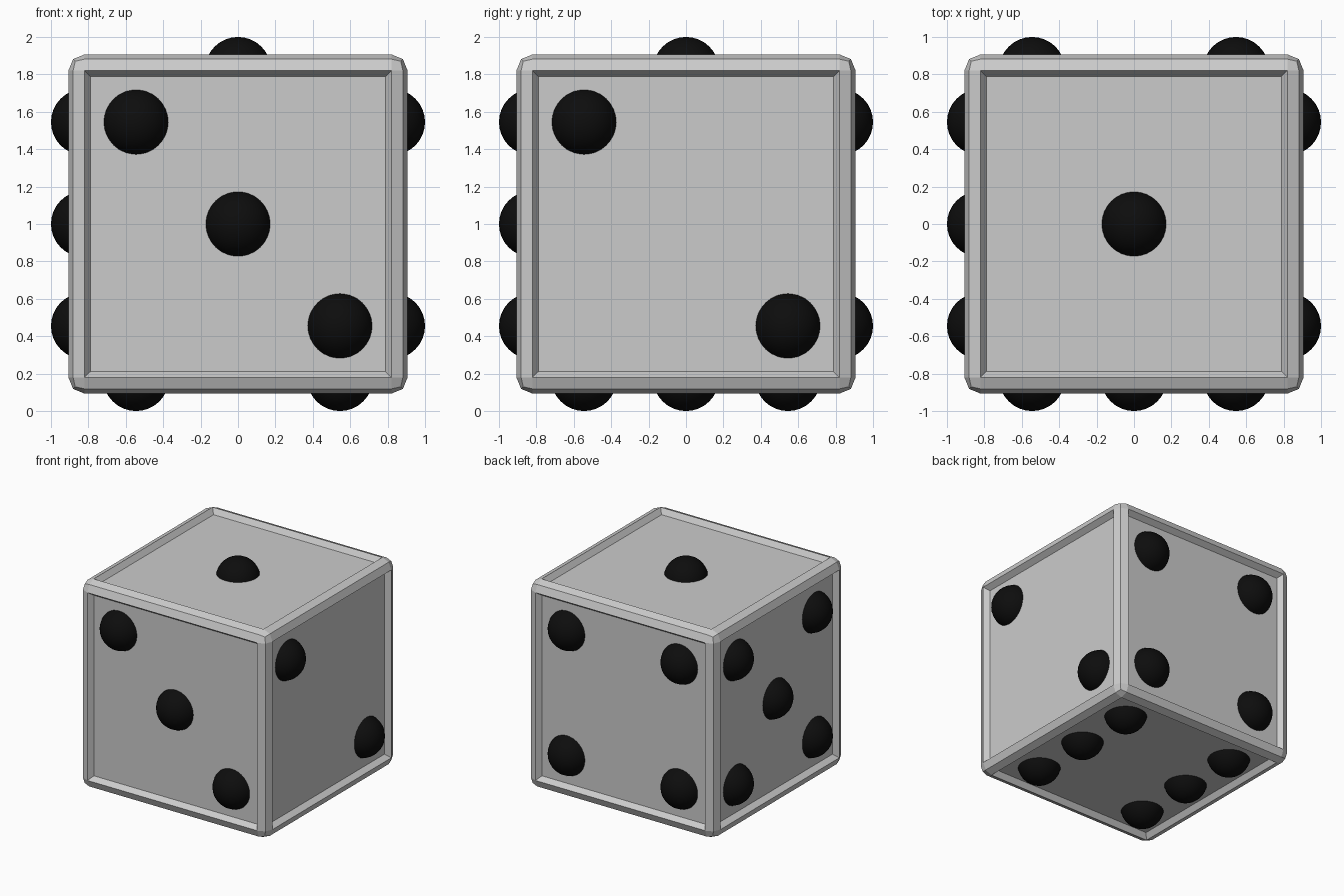
import bpy, bmesh
from mathutils import Vector

if "Cube" in bpy.data.objects:
    bpy.data.objects.remove(bpy.data.objects["Cube"])

HALF = 0.907      # half width of the body
RADIUS = 0.177    # pip radius
OUT = 1 - RADIUS  # pip centre distance from the body centre
S = 0.545         # pip spacing
CENTRE = Vector((0, 0, 1))

# body: cube with two-step rounded edges and a recessed panel on each side
bm = bmesh.new()
bmesh.ops.create_cube(bm, size=2 * HALF)
bmesh.ops.bevel(bm, geom=bm.edges[:], offset=0.087, offset_type='OFFSET',
                segments=2, profile=0.5, affect='EDGES')
bm.normal_update()
panels = [f for f in bm.faces if max(abs(c) for c in f.normal) > 0.999]
bmesh.ops.inset_individual(bm, faces=panels, thickness=0.045, depth=-0.045)
bmesh.ops.translate(bm, verts=bm.verts[:], vec=CENTRE)
mesh = bpy.data.meshes.new("die_body")
bm.to_mesh(mesh)
bm.free()
bpy.context.collection.objects.link(bpy.data.objects.new("die_body", mesh))

# pips: shared black sphere
black = bpy.data.materials.new("black")
black.diffuse_color = (0.004, 0.004, 0.004, 1)
black.use_nodes = True
black.node_tree.nodes["Principled BSDF"].inputs["Base Color"].default_value = black.diffuse_color
bm = bmesh.new()
bmesh.ops.create_uvsphere(bm, u_segments=32, v_segments=16, radius=RADIUS)
for f in bm.faces:
    f.smooth = True
pip_mesh = bpy.data.meshes.new("pip")
bm.to_mesh(pip_mesh)
bm.free()
pip_mesh.materials.append(black)

X, Y, Z = Vector((1, 0, 0)), Vector((0, 1, 0)), Vector((0, 0, 1))
corners = [(-1, -1), (-1, 1), (1, -1), (1, 1)]
diagonal = [(-1, 1), (1, -1)]
middle = [(0, 0)]

# each side: outward direction, two in-plane axes, pip grid positions
sides = {
    "top": (Z, X, Y, middle),
    "right": (X, Y, Z, diagonal),
    "front": (-Y, X, Z, diagonal + middle),
    "back": (Y, X, Z, corners),
    "left": (-X, Y, Z, corners + middle),
    "bottom": (-Z, X, Y, corners + [(-1, 0), (1, 0)]),
}
for name, (n, u, v, spots) in sides.items():
    for i, (a, b) in enumerate(spots, 1):
        pip = bpy.data.objects.new(f"{name}_pip_{i}", pip_mesh)
        pip.location = CENTRE + n * OUT + u * a * S + v * b * S
        bpy.context.collection.objects.link(pip)
